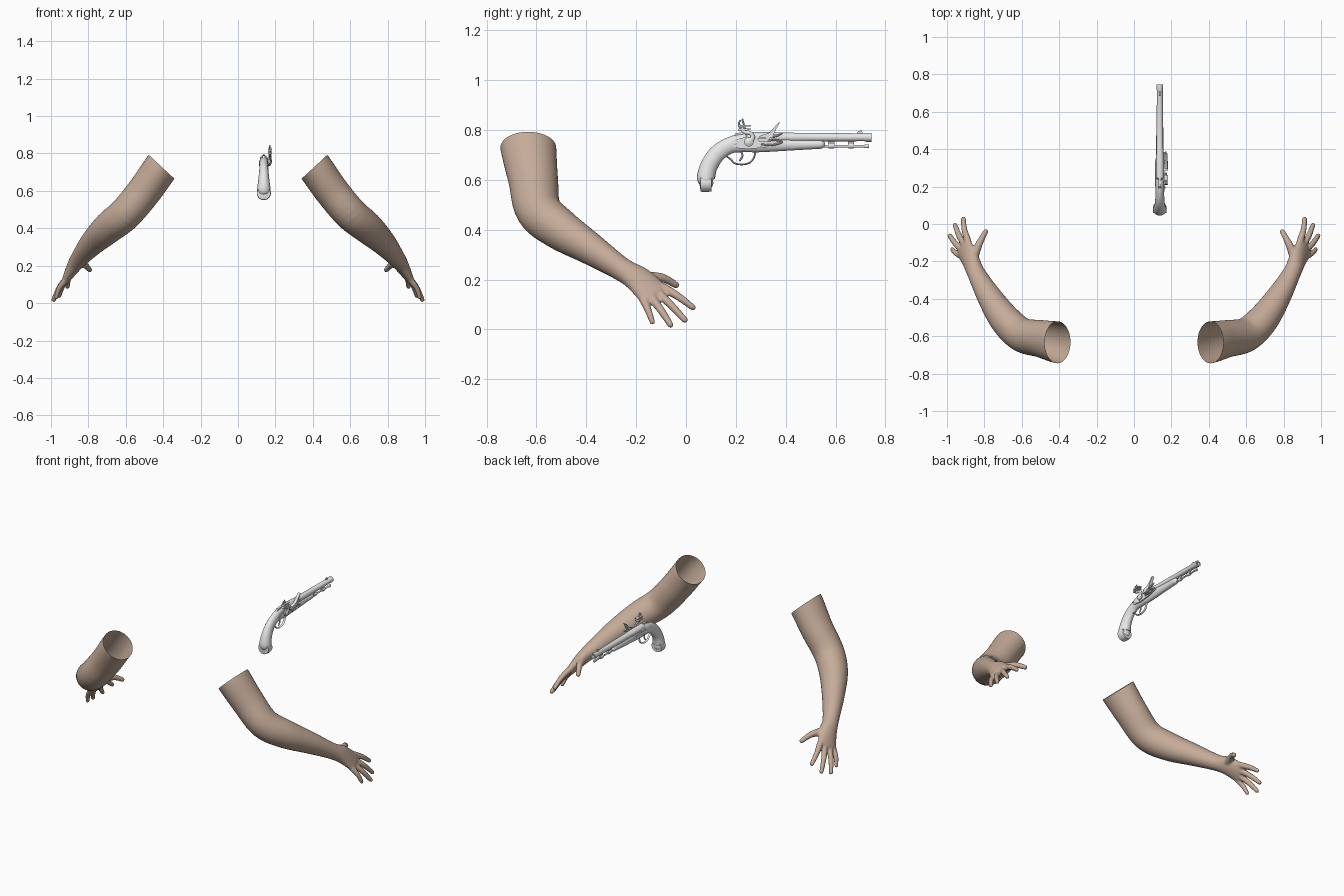
import bpy, bmesh, math
from mathutils import Vector, Matrix

if "Cube" in bpy.data.objects:
    bpy.data.objects.remove(bpy.data.objects["Cube"])


def material(name, rgb):
    m = bpy.data.materials.new(name)
    m.use_nodes = True
    m.diffuse_color = (*rgb, 1)
    m.node_tree.nodes["Principled BSDF"].inputs["Base Color"].default_value = (*rgb, 1)
    return m


SKIN = material("skin", (0.56, 0.41, 0.32))
METAL = material("light_grey", (0.8, 0.8, 0.8))


def add_object(name, mesh, mat):
    mesh.materials.clear()
    mesh.materials.append(mat)
    mesh.shade_smooth()
    mesh.set_sharp_from_angle(angle=math.radians(40))
    ob = bpy.data.objects.new(name, mesh)
    bpy.context.collection.objects.link(ob)
    return ob


def finish(name, bm, mat):
    bmesh.ops.recalc_face_normals(bm, faces=bm.faces)
    mesh = bpy.data.meshes.new(name)
    bm.to_mesh(mesh)
    bm.free()
    return add_object(name, mesh, mat)


def spline(rings, steps):
    """Smooth interpolation through rings of any length."""
    out, n = [], len(rings)
    for i in range(n - 1):
        quad = [rings[max(0, min(n - 1, i + k))] for k in (-1, 0, 1, 2)]
        for s in range(steps):
            t = s / steps
            out.append([b + 0.5 * t * (c - a + t * (2*a - 5*b + 4*c - d + t * (3*(b - c) + d - a)))
                        for a, b, c, d in zip(*quad)])
    return out + [list(rings[-1])]


def skin_loops(bm, loops):
    vs = [[bm.verts.new(p) for p in loop] for loop in loops]
    n = len(vs[0])
    for a, b in zip(vs, vs[1:]):
        for i in range(n):
            j = (i + 1) % n
            bm.faces.new((a[i], a[j], b[j], b[i]))
    bm.faces.new(vs[0][::-1])
    bm.faces.new(vs[-1])


def tube(bm, rings, wide=(1, 0, 0), wide_end=None, sides=16, steps=6, dome=True):
    """Oval tube through rings (x, y, z, half width, half depth), with domed ends."""
    rings = spline(rings, steps)
    pts = [Vector(r[:3]) for r in rings]
    w0, w1 = Vector(wide), Vector(wide_end or wide)
    last = len(pts) - 1
    stations = []
    for i, p in enumerate(pts):
        t = (pts[min(i + 1, last)] - pts[max(i - 1, 0)]).normalized()
        w = w0.lerp(w1, i / last)
        u = (w - t * w.dot(t)).normalized()
        stations.append((p, t, u, t.cross(u), rings[i][3], rings[i][4]))
    if dome:
        for end, sign in ((0, -1), (-1, 1)):
            p, t, u, v, a, b = stations[end]
            extra = [(p + t * sign * min(a, b) * math.sin(k), t, u, v, a * math.cos(k), b * math.cos(k))
                     for k in (0.4, 0.8, 1.15, 1.4)]
            stations = extra[::-1] + stations if sign < 0 else stations + extra
    angles = [math.tau * k / sides for k in range(sides)]
    skin_loops(bm, [[p + u * a * math.cos(k) + v * b * math.sin(k) for k in angles]
                    for p, t, u, v, a, b in stations])


def tube_object(name, rings, **kw):
    bm = bmesh.new()
    tube(bm, rings, **kw)
    return finish(name, bm, METAL)


def lathe(name, centre, profile, axis="Y", sides=16):
    """Turn a (radius, distance) profile about an axis through centre."""
    rot = Matrix.Rotation(-math.pi / 2, 3, "X") if axis == "Y" else Matrix.Rotation(math.pi / 2, 3, "Y")
    bm = bmesh.new()
    skin_loops(bm, [[Vector(centre) + rot @ Vector((r * math.cos(math.tau * (k + 0.5) / sides),
                                                    r * math.sin(math.tau * (k + 0.5) / sides), d))
                     for k in range(sides)] for r, d in profile])
    return finish(name, bm, METAL)


def plate(name, outline, x0, x1):
    """Flat part: an outline in y and z, thick along x."""
    bm = bmesh.new()
    skin_loops(bm, [[(x, y, z) for y, z in outline] for x in (x0, x1)])
    return finish(name, bm, METAL)


# ---- Arms: limb, fingers and thumb fused, then cut open at the shoulder
across = Vector((0.405, -0.76, -0.51))
back_of_hand = Vector((0.8, 0.04, 0.57))
knuckles = Vector((0.908, -0.13, 0.142))
bm = bmesh.new()
tube(bm, [(.36, -.637, .785, .113, .095), (.41, -.632, .727, .112, .094),
          (.50, -.613, .60, .100, .092), (.60, -.592, .48, .092, .090),
          (.69, -.51, .405, .083, .085), (.775, -.385, .325, .064, .068),
          (.845, -.26, .243, .048, .048), (.875, -.19, .20, .058, .038),
          (.908, -.13, .142, .066, .024)],
     wide=(0, -1, 0), wide_end=across, sides=32)
tips = [(.912, .028, .088), (.957, -.005, .038), (.985, -.062, .018), (.972, -.135, .030)]
for k, tip in enumerate(tips):
    base = knuckles + across * (-0.05 + 0.034 * k)
    tip = Vector(tip)
    mid = base.lerp(tip, 0.5) + back_of_hand * 0.008
    r = 0.016 if k < 3 else 0.0145
    start = base.lerp(Vector((.87, -.20, .20)), 0.25)
    tube(bm, [(*start, r, r), (*base, r * 1.15, r * 1.15), (*mid, r, r), (*tip, r * .8, r * .8)], wide=across)
tube(bm, [(.865, -.20, .205, .026, .03), (.845, -.145, .208, .024, .024),
          (.82, -.09, .205, .018, .018), (.793, -.04, .178, .014, .014)], wide=(1, 0, 1))
raw = finish("arm_blank", bm, SKIN)
remesh = raw.modifiers.new("fuse", "REMESH")
remesh.mode = "VOXEL"
remesh.voxel_size = 0.006
relax = raw.modifiers.new("relax", "SMOOTH")
relax.iterations = 5
fused = bpy.data.meshes.new_from_object(raw.evaluated_get(bpy.context.evaluated_depsgraph_get()))
bpy.data.objects.remove(raw)
for name, side in (("left_arm", 1), ("right_arm", -1)):
    bm = bmesh.new()
    bm.from_mesh(fused)
    bmesh.ops.bisect_plane(bm, geom=bm.verts[:] + bm.edges[:] + bm.faces[:], dist=1e-5,
                           plane_co=(.412, -.63, .732), plane_no=(-.68, 0, .73), clear_outer=True)
    if side < 0:
        bmesh.ops.scale(bm, vec=(-1, 1, 1), verts=bm.verts)
    finish(name, bm, SKIN)

# ---- Pistol stock and barrel
X = 0.138
tube_object("stock", [(X, y, z, w, h) for y, z, w, h in (
    (.083, .588, .033, .027), (.080, .608, .036, .036), (.092, .655, .030, .035),
    (.125, .705, .025, .034), (.175, .738, .023, .033), (.23, .748, .024, .037),
    (.30, .745, .023, .034), (.42, .742, .020, .024), (.54, .743, .018, .018))], sides=20)
lathe("butt_cap", (X, .083, .588), [(.012, -.028), (.036, -.024), (.038, 0), (.034, .02)])
lathe("barrel", (X, 0, .771), [(.012, .235), (.021, .245), (.021, .36), (.019, .375), (.016, .715),
                               (.0185, .722), (.0185, .745), (.010, .745), (.010, .66)])
lathe("ramrod", (X, 0, .735), [(.005, .5), (.005, .715), (.008, .72), (.008, .735)], sides=10)
for y in (.57, .65):
    lathe("ramrod_pipe", (X, y, .737), [(.010, 0), (.011, .005), (.011, .02), (.010, .025)], sides=12)
    plate("pipe_lug", [(y, .737), (y + .025, .737), (y + .025, .765), (y, .765)], X - .003, X + .003)
plate("front_sight", [(.685, .785), (.71, .785), (.705, .798), (.69, .796)], X - .003, X + .003)
plate("breech_tang", [(.18, .765), (.25, .785), (.25, .793), (.20, .788)], X - .007, X + .007)

# ---- Trigger and guard
tube_object("trigger_guard", [(X, y, z, .007, .0035) for y, z in (
    (.155, .700), (.180, .682), (.195, .667), (.225, .662), (.255, .669), (.272, .688), (.278, .712))], sides=8)
tube_object("trigger", [(X, y, z, .004, .004) for y, z in ((.222, .715), (.226, .695), (.216, .678))], sides=8)

# ---- Flintlock on the left side
LX = X + 0.026
plate("lock_plate", [(.175, .742), (.20, .728), (.25, .724), (.32, .730), (.385, .745),
                     (.385, .755), (.33, .768), (.24, .772), (.20, .762)], X + .012, LX)
plate("side_plate", [(.20, .742), (.25, .732), (.34, .742), (.34, .752), (.25, .762)], X - .025, X - .012)
CX = LX + 0.007
lathe("cock_pivot", (LX - .003, .252, .752), [(.019, 0), (.019, .011), (.010, .016), (.004, .018)], axis="X")
tube_object("cock_neck", [(CX, y, z, .006, r) for y, z, r in (
    (.252, .752, .013), (.268, .770, .009), (.258, .788, .008), (.236, .791, .008), (.224, .805, .009))], sides=10)
for name, lift in (("lower_jaw", 0), ("upper_jaw", .014)):
    plate(name, [(.208, .797 + lift), (.258, .800 + lift), (.262, .806 + lift), (.212, .806 + lift)],
          CX - .011, CX + .011)
tube_object("jaw_screw", [(CX, .238, .80, .004, .004), (CX, .226, .842, .004, .004)], sides=8)
tube_object("cock_spur", [(CX, .222, .805, .005, .005), (CX, .212, .825, .004, .004),
                          (CX, .218, .838, .003, .003)], sides=8)
plate("priming_pan", [(.285, .765), (.295, .752), (.325, .752), (.338, .768)], X + .012, CX + .010)
plate("frizzen", [(.295, .768), (.345, .768), (.352, .785), (.378, .833), (.370, .828),
                  (.335, .790), (.295, .776)], CX - .009, CX + .009)
tube_object("frizzen_toe", [(CX, .335, .776, .006, .006), (CX, .362, .777, .005, .005),
                            (CX, .385, .787, .003, .003)], sides=8)
tube_object("frizzen_spring", [(CX - .002, y, z, .005, .004) for y, z in (
    (.305, .742), (.345, .740), (.385, .752), (.355, .760), (.33, .757))], sides=8)
for y, z in ((.195, .746), (.30, .738), (.372, .749)):
    lathe("lock_screw", (LX - .003, y, z), [(.006, 0), (.006, .005), (.003, .007)], axis="X", sides=10)
